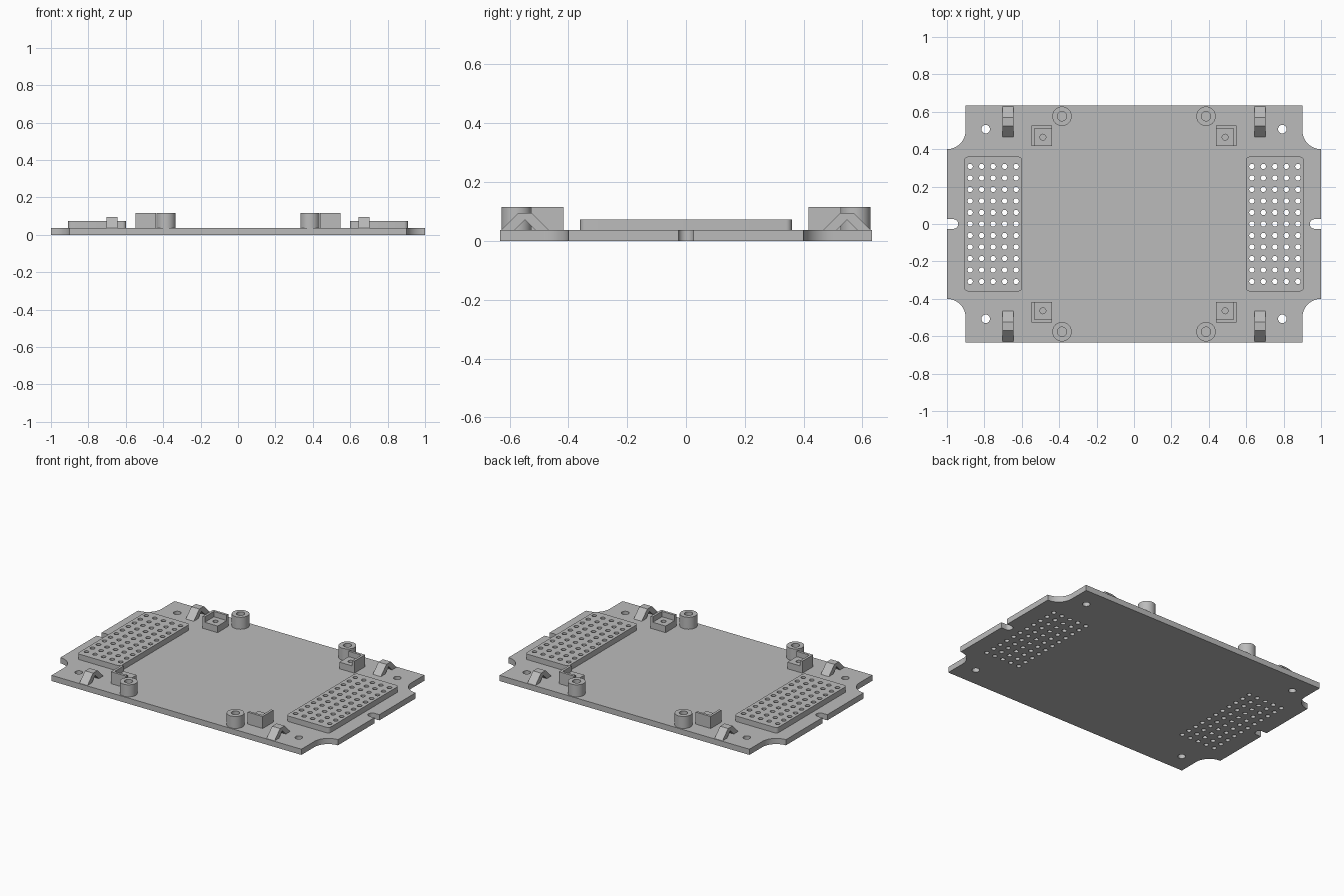
import bpy, bmesh
from math import cos, sin, radians
from mathutils import Matrix

cube = bpy.data.objects.get("Cube")
if cube:
    bpy.data.objects.remove(cube, do_unlink=True)

grey = bpy.data.materials.new("plain grey")
grey.use_nodes = True
COLOUR = (0.5, 0.5, 0.5, 1)
grey.diffuse_color = COLOUR
grey.node_tree.nodes["Principled BSDF"].inputs["Base Color"].default_value = COLOUR

PLATE = 0.037       # top of the base plate
TALL = 0.115        # top of bosses and corner stops


def arc(cx, cy, r, start, end, steps):
    angles = [radians(start + (end - start) * i / steps) for i in range(steps + 1)]
    return [(cx + r * cos(a), cy + r * sin(a)) for a in angles]


def circle(cx, cy, r, sides=24):
    return arc(cx, cy, r, 0, 360, sides)[:-1]


def rectangle(x0, x1, y0, y1):
    return [(x0, y0), (x1, y0), (x1, y1), (x0, y1)]


def extrude(name, loops, low, high, place=None):
    """Fill an outline with holes and extrude it from low to high."""
    curve = bpy.data.curves.new(name, 'CURVE')
    curve.dimensions = '2D'
    curve.fill_mode = 'BOTH'
    curve.extrude = (high - low) / 2
    for loop in loops:
        spline = curve.splines.new('POLY')
        spline.points.add(len(loop) - 1)
        spline.use_cyclic_u = True
        for point, (x, y) in zip(spline.points, loop):
            point.co = (x, y, 0, 1)
    temp = bpy.data.objects.new(name + " profile", curve)
    mesh = bpy.data.meshes.new_from_object(temp)
    bpy.data.objects.remove(temp)
    bpy.data.curves.remove(curve)
    mesh.name = name
    bm = bmesh.new()
    bm.from_mesh(mesh)
    bmesh.ops.translate(bm, verts=bm.verts, vec=(0, 0, (low + high) / 2))
    if place:
        bm.transform(place)
    bmesh.ops.remove_doubles(bm, verts=bm.verts, dist=1e-5)
    bmesh.ops.recalc_face_normals(bm, faces=bm.faces)
    bm.to_mesh(mesh)
    bm.free()
    mesh.materials.clear()
    mesh.materials.append(grey)
    obj = bpy.data.objects.new(name, mesh)
    bpy.context.collection.objects.link(obj)
    bpy.ops.object.select_all(action='DESELECT')
    obj.select_set(True)
    bpy.context.view_layer.objects.active = obj
    bpy.ops.object.shade_smooth_by_angle(angle=radians(30))
    return obj


# Vent hole grids, one on each side
def vent_holes(side):
    return [circle(side * 0.753 + i * 0.0615, j * 0.0615, 0.0145, 16)
            for i in range(-2, 3) for j in range(-5, 6)]


# Base plate: scooped corners, end slots, screw holes and vents
half = ([(0.9, -0.633)] + arc(1, -0.5, 0.1, 180, 90, 12)
        + [(1, -0.026)] + arc(0.966, 0, 0.026, 270, 90, 12) + [(1, 0.026)]
        + arc(1, 0.5, 0.1, 270, 180, 12) + [(0.9, 0.633)])
outline = half + [(-x, -y) for x, y in half]
screws = [circle(sx * 0.793, sy * 0.507, 0.023) for sx in (-1, 1) for sy in (-1, 1)]
extrude("base_plate", [outline] + screws + vent_holes(-1) + vent_holes(1), 0, PLATE)

# Raised vent pads with rounded corners
for side, label in ((-1, "right"), (1, "left")):
    c, w, h, r = side * 0.753, 0.155 - 0.02, 0.36 - 0.02, 0.02
    pad = (arc(c + w, h, r, 0, 90, 6) + arc(c - w, h, r, 90, 180, 6)
           + arc(c - w, -h, r, 180, 270, 6) + arc(c + w, -h, r, 270, 360, 6))
    extrude("vent_pad_" + label, [pad] + vent_holes(side), PLATE, 0.073)

# Fittings repeated at the four corners
for sx, xname in ((-1, "right"), (1, "left")):
    for sy, yname in ((-1, "front"), (1, "back")):
        tag = f"_{yname}_{xname}"

        def mirror(loop):
            return [(sx * x, sy * y) for x, y in loop]

        # Hollow round boss
        extrude("boss" + tag, [mirror(circle(0.385, 0.576, 0.052, 32)),
                               mirror(circle(0.385, 0.576, 0.025, 32))], PLATE, TALL)

        # Board ledge with a pin hole, and the L-shaped stop around it
        extrude("ledge" + tag, [mirror(rectangle(0.439, 0.531, 0.417, 0.511)),
                                mirror(circle(0.487, 0.464, 0.016))], PLATE, 0.08)
        stop = [(0.531, 0.417), (0.547, 0.417), (0.547, 0.527),
                (0.439, 0.527), (0.439, 0.511), (0.531, 0.511)]
        extrude("corner_stop" + tag, [mirror(stop)], PLATE, TALL)

        # Bent strap: a sloped arch profile stood upright along y
        strap = [(-0.081, PLATE), (-0.023, 0.095), (0.023, 0.095), (0.081, PLATE),
                 (0.035, PLATE), (0, 0.072), (-0.035, PLATE)]
        upright = Matrix(((0, 0, 1, sx * 0.674), (1, 0, 0, sy * 0.547),
                          (0, 1, 0, 0), (0, 0, 0, 1)))
        extrude("strap" + tag, [strap], -0.029, 0.029, upright)
